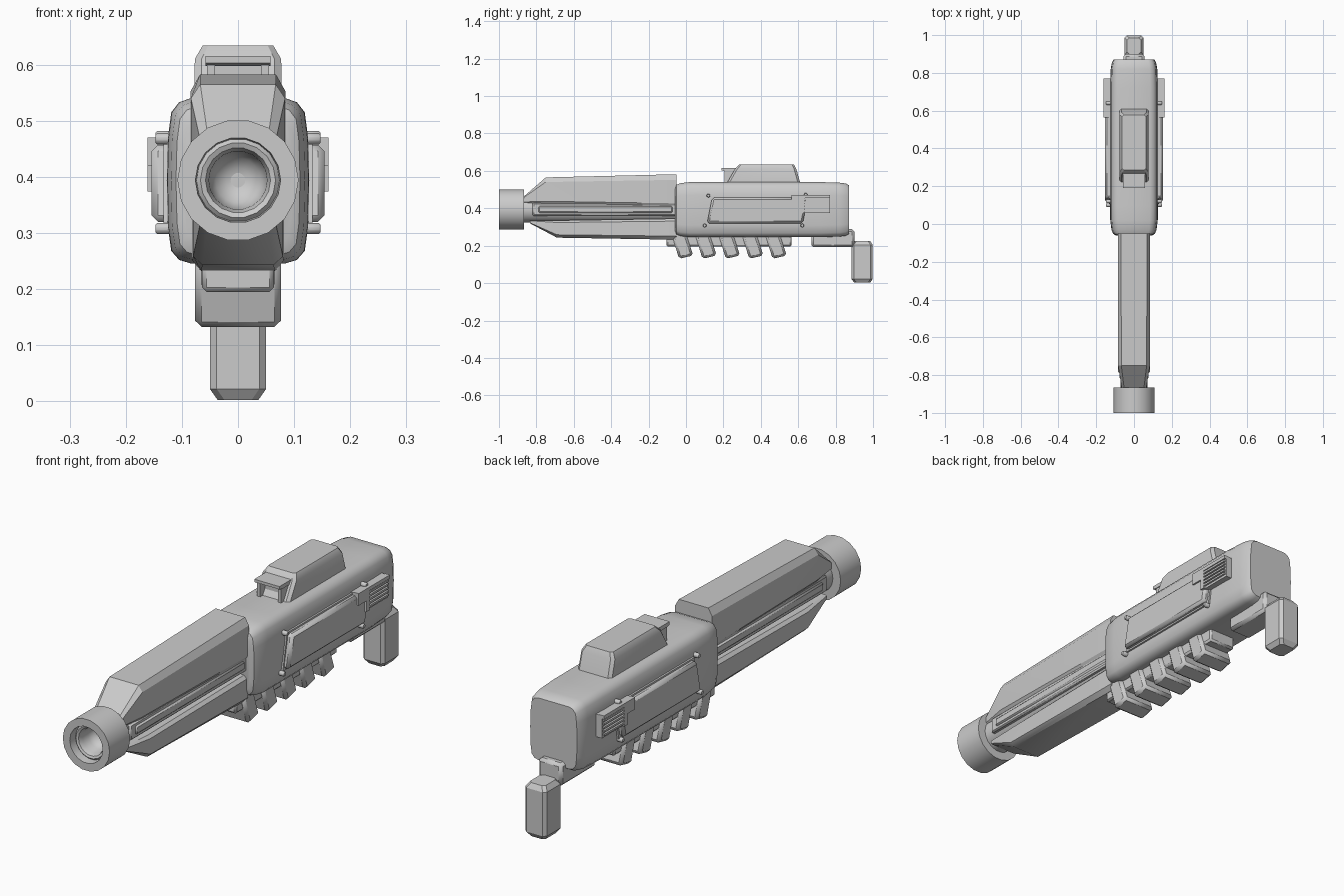
import bpy, bmesh, math
from mathutils import Vector

cube = bpy.data.objects.get("Cube")
if cube:
    bpy.data.objects.remove(cube, do_unlink=True)

grey = bpy.data.materials.new("matte_grey")
grey.use_nodes = True
COLOUR = (0.6, 0.6, 0.6, 1)
grey.diffuse_color = COLOUR
bsdf = next(n for n in grey.node_tree.nodes if n.type == 'BSDF_PRINCIPLED')
bsdf.inputs["Base Color"].default_value = COLOUR


def finish(name, bm, bevel=0, segments=1, mirror=False, angle=30):
    """Turn a bmesh into a shaded object, optionally bevelled and mirrored in x."""
    bmesh.ops.recalc_face_normals(bm, faces=bm.faces)
    mesh = bpy.data.meshes.new(name)
    bm.to_mesh(mesh)
    bm.free()
    mesh.materials.append(grey)
    obj = bpy.data.objects.new(name, mesh)
    bpy.context.collection.objects.link(obj)
    if bevel:
        mod = obj.modifiers.new("Bevel", 'BEVEL')
        mod.width, mod.segments, mod.limit_method = bevel, segments, 'ANGLE'
    if mirror:
        obj.modifiers.new("Mirror", 'MIRROR')
    bpy.ops.object.select_all(action='DESELECT')
    obj.select_set(True)
    bpy.context.view_layer.objects.active = obj
    bpy.ops.object.shade_smooth_by_angle(angle=math.radians(angle))
    return obj


def loft(name, rings, **kw):
    """Skin closed rings of points, capping both ends."""
    bm = bmesh.new()
    rows = [[bm.verts.new(p) for p in ring] for ring in rings]
    for a, b in zip(rows, rows[1:]):
        for i in range(len(a)):
            j = (i + 1) % len(a)
            bm.faces.new((a[i], a[j], b[j], b[i]))
    bm.faces.new(rows[0])
    bm.faces.new(rows[-1])
    return finish(name, bm, **kw)


def box(name, x, y, z, **kw):
    """Box from (low, high) ranges."""
    ring = lambda h: [(x[0], y[0], h), (x[1], y[0], h), (x[1], y[1], h), (x[0], y[1], h)]
    return loft(name, [ring(z[0]), ring(z[1])], **kw)


def plate(name, x0, x1, outline, **kw):
    """Side outline in (y, z) extruded along x."""
    return loft(name, [[(x, y, z) for y, z in outline] for x in (x0, x1)], **kw)


def section(y, half):
    """Symmetric cross-section at y from its +x half, listed top to bottom."""
    return [(x, y, z) for x, z in half] + [(-x, y, z) for x, z in reversed(half)]


def lathe(name, profile, sides, z, **kw):
    """Revolve (y, radius) points about a fore-and-aft axis."""
    rings = [[(r * math.cos(2 * math.pi * i / sides), y, z + r * math.sin(2 * math.pi * i / sides))
              for i in range(sides)] for y, r in profile]
    return loft(name, rings, **kw)


# Muzzle with hollow bowl, and inner barrel
AXIS = 0.394
lathe("muzzle", [(-0.865, 0.07), (-0.865, 0.108), (-1, 0.108), (-1, 0.076), (-0.965, 0.074),
                 (-0.972, 0.067), (-0.968, 0.058), (-0.95, 0.052), (-0.915, 0.05),
                 (-0.895, 0.04), (-0.882, 0.022), (-0.878, 0.004)], 18, AXIS, angle=40)
lathe("barrel", [(-0.88, 0.072), (0, 0.072)], 18, AXIS)


# Upper and lower barrel shrouds
def shroud(name, stations):
    rings = []
    for y, width, outer, inner in stations:
        d = outer - inner
        rings.append(section(y, [(width * 0.8, outer), (width, outer - d * 0.17),
                                 (width, inner + d * 0.12), (width * 0.85, inner)]))
    loft(name, rings)


shroud("upper_shroud", [(-0.865, 0.066, 0.465, 0.43), (-0.75, 0.084, 0.565, 0.42), (-0.05, 0.085, 0.582, 0.405)])
shroud("lower_shroud", [(-0.835, 0.066, 0.32, 0.335), (-0.69, 0.08, 0.243, 0.335), (-0.05, 0.082, 0.232, 0.345)])

# Raised rails along the barrel sides
box("barrel_rail", (0.05, 0.084), (-0.79, -0.07), (0.374, 0.414), bevel=0.008, mirror=True)
box("barrel_rail_inner", (0.05, 0.078), (-0.82, -0.05), (0.36, 0.428), bevel=0.006, mirror=True)


# Main body, rounded towards both ends
def body_section(y, kx, kz):
    half = [(0.085, 0.54), (0.105, 0.533), (0.119, 0.515), (0.125, 0.47), (0.127, 0.394),
            (0.125, 0.31), (0.119, 0.268), (0.105, 0.252), (0.085, 0.246)]
    return section(y, [(x * kx, 0.393 + (z - 0.393) * kz) for x, z in half])


loft("body", [body_section(*s) for s in
              [(-0.06, 0.76, 0.78), (-0.052, 0.87, 0.9), (-0.03, 0.94, 0.96), (0.02, 0.99, 1), (0.1, 1, 1),
               (0.72, 1, 1), (0.82, 0.97, 0.98), (0.855, 0.92, 0.95), (0.872, 0.85, 0.88)]], angle=35)

# Top housing
def housing_ring(z, width, y0, y1, cut):
    pts = [(width - cut, y0), (width, y0 + cut), (width, y1 - cut), (width - cut, y1)]
    return [(x, y, z) for x, y in pts] + [(-x, y, z) for x, y in reversed(pts)]


loft("top_housing", [housing_ring(0.52, 0.078, 0.21, 0.615, 0.012),
                     housing_ring(0.61, 0.077, 0.262, 0.59, 0.012),
                     housing_ring(0.634, 0.063, 0.285, 0.578, 0.01)])

# Hooded sight ahead of the housing
for side in (-1, 1):
    edges = sorted((side * 0.041, side * 0.055))
    box("sight_wall", edges, (0.205, 0.29), (0.53, 0.605))
box("sight_back", (-0.045, 0.045), (0.235, 0.29), (0.53, 0.603))
plate("sight_hood", -0.058, 0.058, [(0.19, 0.603), (0.19, 0.615), (0.27, 0.615), (0.27, 0.598), (0.21, 0.598)])

# Side access panel
plate("side_panel", 0.11, 0.154, [(0.112, 0.32), (0.14, 0.457), (0.65, 0.457), (0.625, 0.32)],
      bevel=0.011, mirror=True)
plate("side_panel_rim", 0.11, 0.133, [(0.105, 0.313), (0.134, 0.464), (0.66, 0.464), (0.633, 0.313)], mirror=True)

# Stepped side vent with slats
plate("vent_frame", 0.11, 0.152, [(0.565, 0.468), (0.565, 0.42), (0.615, 0.42), (0.615, 0.374),
                                  (0.77, 0.374), (0.77, 0.468)], mirror=True)
plate("vent_corner", 0.14, 0.161, [(0.565, 0.47), (0.565, 0.42), (0.615, 0.42), (0.615, 0.374),
                                   (0.635, 0.374), (0.635, 0.455), (0.77, 0.455), (0.77, 0.47)], mirror=True)
for i in range(5):
    z = 0.384 + i * 0.015
    box("vent_slat", (0.14, 0.16), (0.63, 0.765), (z, z + 0.008), mirror=True)

# Corner bolts
for y, z in ((0.12, 0.468), (0.1, 0.308), (0.622, 0.308), (0.64, 0.472)):
    ring = [(y + 0.0105 * math.cos(a * math.pi / 5), z + 0.0105 * math.sin(a * math.pi / 5)) for a in range(10)]
    plate("side_bolt", 0.1, 0.147, ring, bevel=0.003, mirror=True, angle=40)

# Underside rail and slanted ribs
box("under_rail", (-0.064, 0.064), (-0.105, 0.565), (0.195, 0.262), bevel=0.008)
for i in range(5):
    y = i * 0.125
    plate("under_rib", -0.077, 0.077, [(y - 0.078, 0.265), (y - 0.002, 0.27), (y + 0.039, 0.148), (y - 0.037, 0.13)],
          bevel=0.012)

# Rear bracket and grip
plate("rear_bracket", -0.055, 0.055, [(0.67, 0.26), (0.67, 0.192), (0.9, 0.192), (0.9, 0.288), (0.8, 0.288)],
      bevel=0.012)
loft("rear_grip", [housing_ring(z, w, y0, y1, 0.012) for z, w, y0, y1 in
                   [(0.002, 0.036, 0.9, 0.985), (0.022, 0.05, 0.885, 0.998),
                    (0.205, 0.05, 0.885, 0.998), (0.225, 0.036, 0.9, 0.985)]])
